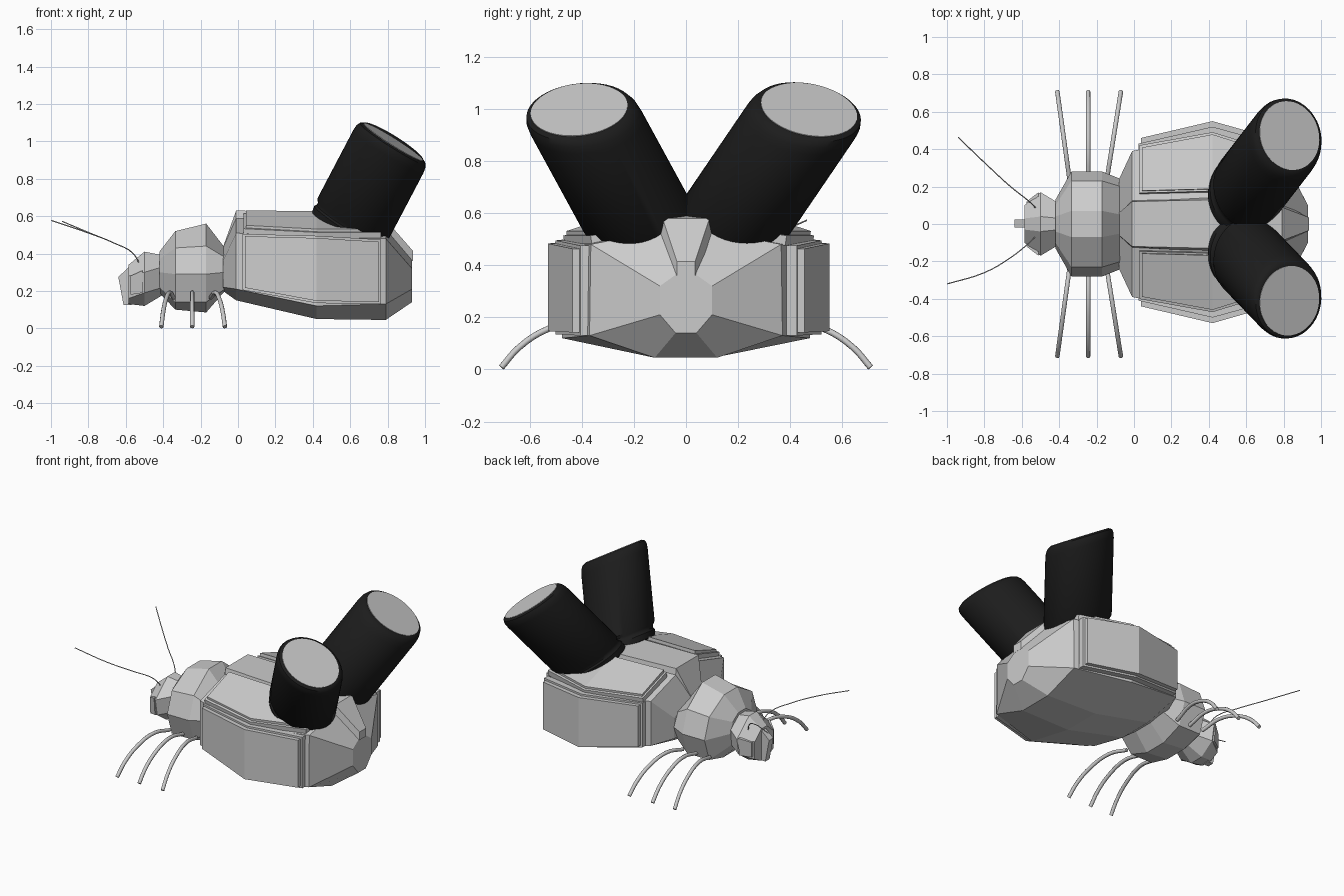
import bpy, bmesh, math
from mathutils import Vector

if "Cube" in bpy.data.objects:
    bpy.data.objects.remove(bpy.data.objects["Cube"])


def finish(name, bm):
    bmesh.ops.recalc_face_normals(bm, faces=bm.faces)
    me = bpy.data.meshes.new(name)
    bm.to_mesh(me)
    bm.free()
    ob = bpy.data.objects.new(name, me)
    bpy.context.collection.objects.link(ob)
    return ob


def skin(bm, rings):
    """Bridge successive closed rings of points and cap both ends."""
    vs = [[bm.verts.new(p) for p in r] for r in rings]
    for a, b in zip(vs, vs[1:]):
        n = len(a)
        for i in range(n):
            bm.faces.new((a[i], a[(i + 1) % n], b[(i + 1) % n], b[i]))
    bm.faces.new(vs[0])
    bm.faces.new(vs[-1])


def loft(name, sections):
    """Sections are (x, half outline of (y, z) from bottom to top), mirrored in y."""
    bm = bmesh.new()
    skin(bm, [[(x, y, z) for y, z in h] + [(x, -y, z) for y, z in reversed(h)]
              for x, h in sections])
    return finish(name, bm)


def plate(name, rows, offset, side, shift=0.01):
    """Folded armour plate: rows of (x, (y, z), (y, z)) thickened along offset."""
    bm = bmesh.new()
    rings = []
    dy, dz = offset
    for x, (ya, za), (yb, zb) in rows:
        q = [(ya, za), (yb, zb), (yb + dy, zb + dz), (ya + dy, za + dz)]
        rings.append([(x, side * y + shift, z) for y, z in q])
    skin(bm, rings)
    return finish(name, bm)


def tube(name, pts, radius):
    cu = bpy.data.curves.new(name, 'CURVE')
    cu.dimensions = '3D'
    cu.bevel_depth = radius
    cu.bevel_resolution = 2
    cu.resolution_u = 4
    cu.use_fill_caps = True
    sp = cu.splines.new('BEZIER')
    sp.bezier_points.add(len(pts) - 1)
    for b, p in zip(sp.bezier_points, pts):
        b.co = p
        b.handle_left_type = b.handle_right_type = 'AUTO'
    ob = bpy.data.objects.new(name, cu)
    bpy.context.collection.objects.link(ob)
    bpy.ops.object.select_all(action='DESELECT')
    ob.select_set(True)
    bpy.context.view_layer.objects.active = ob
    bpy.ops.object.convert(target='MESH')


# Faceted body: abdomen, dorsal ridge, thorax, head, snout
loft("abdomen", [
    (-0.08, [(.07, .20), (.24, .22), (.24, .36), (.06, .43)]),
    (-0.01, [(.12, .15), (.39, .21), (.39, .51), (.12, .59)]),
    (0.42, [(.13, .05), (.475, .12), (.475, .48), (.14, .58)]),
    (0.79, [(.12, .045), (.37, .13), (.365, .48), (.10, .53)]),
    (0.93, [(.04, .14), (.10, .21), (.10, .32), (.03, .37)])])
loft("dorsal_ridge", [
    (-0.08, [(.06, .38), (.06, .435)]),
    (-0.01, [(.13, .55), (.12, .63)]),
    (0.42, [(.15, .55), (.13, .62)]),
    (0.79, [(.11, .48), (.09, .58)]),
    (0.935, [(.035, .36), (.035, .415)])])
loft("thorax", [
    (-0.42, [(.05, .19), (.11, .22), (.13, .30), (.10, .37), (.04, .41)]),
    (-0.335, [(.08, .10), (.23, .14), (.28, .29), (.23, .43), (.07, .52)]),
    (-0.17, [(.08, .085), (.23, .14), (.28, .29), (.23, .44), (.07, .56)]),
    (-0.07, [(.07, .20), (.20, .21), (.24, .30), (.20, .38), (.05, .43)])])
loft("head", [
    (-0.40, [(.03, .18), (.10, .22), (.11, .33), (.03, .39)]),
    (-0.50, [(.05, .12), (.15, .19), (.17, .30), (.04, .41)]),
    (-0.585, [(.04, .13), (.10, .16), (.10, .28), (.03, .34)])])
bm = bmesh.new()
skin(bm, [[(x, y, z) for x, z in ((-.57, .34), (-.64, .275), (-.612, .125), (-.57, .125))]
          for y in (-.02, .025)])
finish("snout", bm)

# Layered armour plates and cheek plates
for side, tag in ((1, "left"), (-1, "right")):
    for layer, (m, t) in enumerate(((0, .03), (.012, .06))):
        plate(f"side_plate_{tag}_{layer}", [
            (.025 + m, (.38, .205 + m), (.38, .505 - m)),
            (.42, (.47, .135 + m), (.47, .495 - m)),
            (.765 - m, (.375, .13 + m), (.375, .475 - m))],
            (t + .01, 0), side)
        plate(f"wing_plate_{tag}_{layer}", [
            (.03 + m, (.15 + m, .575), (.405 - m, .495)),
            (.42, (.16 + m, .57), (.475 - m, .475)),
            (.765 - m, (.12 + m, .52), (.37 - m, .475))],
            (.006, .02 + t * .6), side)
    plate(f"cheek_plate_{tag}", [
        (-.51, (.14, .19), (.15, .31)),
        (-.575, (.10, .18), (.10, .28))], (.02, 0), side, 0)

# Legs
for side, tag in ((1, "left"), (-1, "right")):
    for name, x0, x1 in (("front", -.345, -.41), ("middle", -.245, -.245), ("rear", -.145, -.07)):
        prof = [(.24, .165), (.38, .192), (.53, .155), (.64, .085), (.708, .008)]
        tube(f"{name}_leg_{tag}",
             [(x0 + (x1 - x0) * (y - .24) / .468, side * y, z) for y, z in prof], .012)

# Antennae
tube("antenna_right", [(-.52, -.06, .33), (-.56, -.10, .40), (-.66, -.18, .455),
                       (-.80, -.26, .51), (-.998, -.32, .577)], .003)
tube("antenna_left", [(-.52, .08, .33), (-.56, .12, .40), (-.66, .20, .455),
                      (-.78, .31, .505), (-.94, .463, .572)], .003)

# Slanted black barrels with grey lenses
black = bpy.data.materials.new("black_rubber")
black.diffuse_color = (.012, .012, .012, 1)
black.use_nodes = True
black.node_tree.nodes["Principled BSDF"].inputs["Base Color"].default_value = black.diffuse_color
PROFILE = [(0, .19), (.02, .212), (.08, .216), (.10, .207), (.13, .207), (.16, .22),
           (.90, .22), (.95, .217), (.985, .207), (1, .190)]
N = 48
for tag, base, top, ny in (("left", (.57, .135, .50), (.83, .472, .995), .17),
                           ("right", (.57, -.14, .50), (.83, -.41, .995), -.10)):
    base, top = Vector(base), Vector(top)
    n = Vector((.53, ny, .84)).normalized()
    u = Vector((0, 1, 0)).cross(n).normalized()
    v = n.cross(u)

    def ring(c, r):
        return [c + r * (math.cos(a) * u + math.sin(a) * v)
                for a in (2 * math.pi * i / N for i in range(N))]

    bm = bmesh.new()
    skin(bm, [ring(base.lerp(top, t), r) for t, r in PROFILE])
    ob = finish(f"barrel_{tag}", bm)
    ob.data.materials.append(black)
    bpy.ops.object.select_all(action='DESELECT')
    ob.select_set(True)
    bpy.context.view_layer.objects.active = ob
    bpy.ops.object.shade_smooth_by_angle(angle=math.radians(40))
    bm = bmesh.new()
    skin(bm, [ring(top - n * .01, .187), ring(top + n * .003, .187)])
    finish(f"lens_{tag}", bm)
